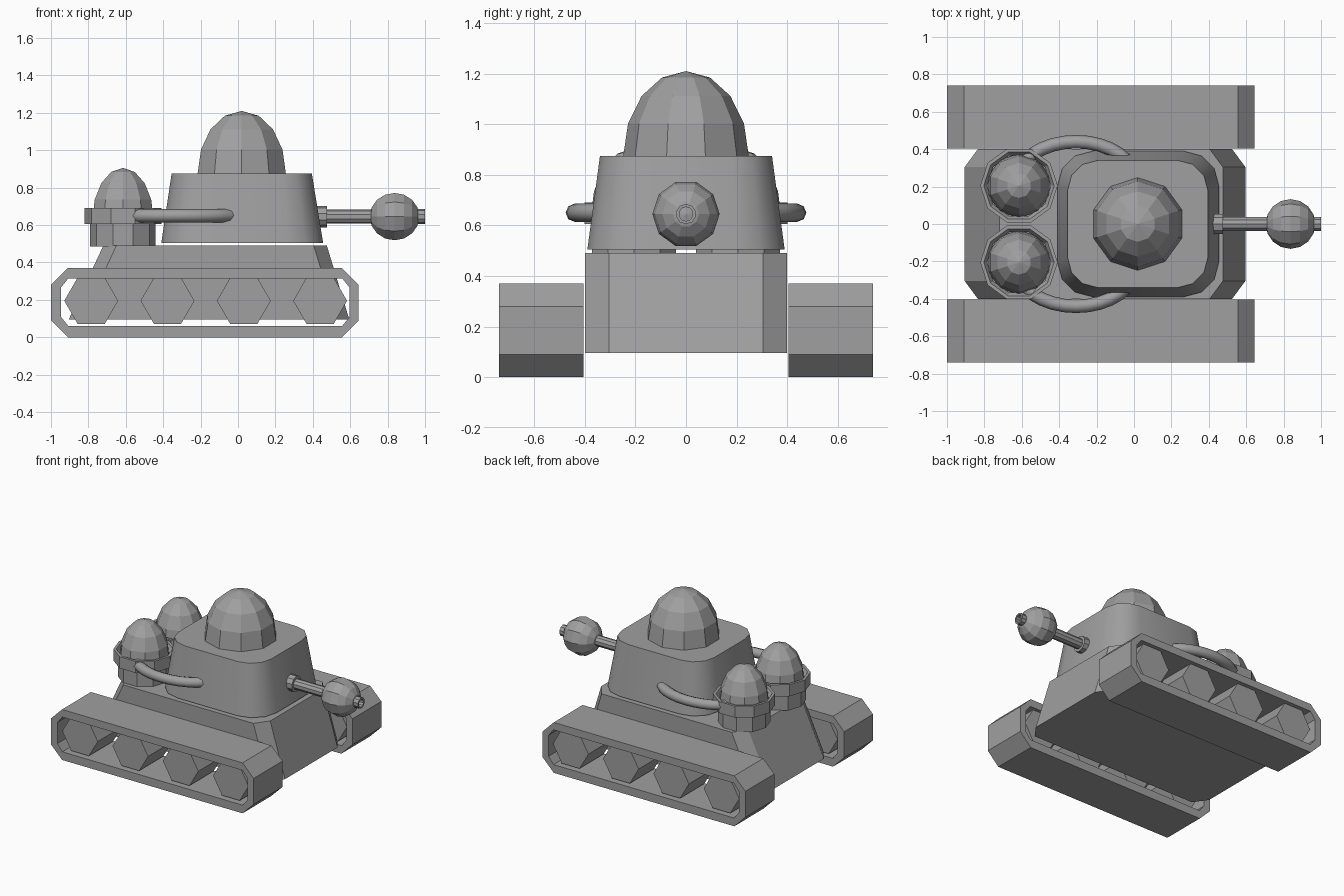
import bpy, bmesh, math
from mathutils import Matrix, Vector

if "Cube" in bpy.data.objects:
    bpy.data.objects.remove(bpy.data.objects["Cube"])

grey = bpy.data.materials.new("plain_grey")
grey.use_nodes = True
grey.diffuse_color = (0.35, 0.35, 0.35, 1)
bsdf = next(n for n in grey.node_tree.nodes if n.type == 'BSDF_PRINCIPLED')
bsdf.inputs["Base Color"].default_value = (0.35, 0.35, 0.35, 1)


def finish(name, bm, smooth=None):
    bmesh.ops.recalc_face_normals(bm, faces=bm.faces)
    mesh = bpy.data.meshes.new(name)
    bm.to_mesh(mesh)
    bm.free()
    mesh.materials.append(grey)
    ob = bpy.data.objects.new(name, mesh)
    bpy.context.collection.objects.link(ob)
    if smooth:
        bpy.ops.object.select_all(action='DESELECT')
        ob.select_set(True)
        bpy.context.view_layer.objects.active = ob
        bpy.ops.object.shade_smooth_by_angle(angle=math.radians(smooth))
    return ob


def loft(name, loops, cap=True, closed=False, smooth=None):
    """Skin a list of equal-length point loops."""
    bm = bmesh.new()
    rings = [[bm.verts.new(p) for p in loop] for loop in loops]
    pairs = list(zip(rings, rings[1:]))
    if closed:
        pairs.append((rings[-1], rings[0]))
    for a, b in pairs:
        n = len(a)
        for i in range(n):
            j = (i + 1) % n
            bm.faces.new((a[i], a[j], b[j], b[i]))
    if cap and not closed:
        bm.faces.new(rings[0])
        bm.faces.new(rings[-1])
    return finish(name, bm, smooth)


def lathe(name, profile, centre, axis='Z', sides=10, closed=False):
    """Turn (radius, height) pairs around an axis through centre."""
    rot = {'Z': Matrix(), 'X': Matrix.Rotation(math.pi / 2, 4, 'Y'),
           'Y': Matrix.Rotation(math.pi / 2, 4, 'X')}[axis]
    turns = [2 * math.pi * i / sides for i in range(sides)]
    loops = [[Vector(centre) + rot @ Vector((r * math.cos(t), r * math.sin(t), h))
              for t in turns] for r, h in profile]
    return loft(name, loops, closed=closed)


def ball(name, centre, radius, height, axis='Z', half=False):
    bm = bmesh.new()
    bmesh.ops.create_uvsphere(bm, u_segments=10, v_segments=8, radius=1)
    if half:
        low = [v for v in bm.verts if v.co.z < -0.01]
        bmesh.ops.delete(bm, geom=low, context='VERTS')
        bmesh.ops.holes_fill(bm, edges=[e for e in bm.edges if e.is_boundary], sides=0)
    bmesh.ops.scale(bm, vec=(radius, radius, height), verts=bm.verts)
    if axis == 'X':
        bmesh.ops.rotate(bm, verts=bm.verts, matrix=Matrix.Rotation(math.pi / 2, 3, 'Y'))
    bmesh.ops.translate(bm, vec=centre, verts=bm.verts)
    return finish(name, bm)


def chamfer_rect(x0, x1, y0, y1, cx, cy):
    """Rectangle outline with cut corners."""
    return [(x0 + cx, y0), (x1 - cx, y0), (x1, y0 + cy), (x1, y1 - cy),
            (x1 - cx, y1), (x0 + cx, y1), (x0, y1 - cy), (x0, y0 + cy)]


def round_rect(x0, x1, y, r, z, steps=3):
    """Rectangle outline with rounded corners at height z."""
    out = []
    corners = [(x1 - r, y - r), (x0 + r, y - r), (x0 + r, r - y), (x1 - r, r - y)]
    for k, (cx, cy) in enumerate(corners):
        for i in range(steps + 1):
            t = math.pi / 2 * (k + i / steps)
            out.append((cx + r * math.cos(t), cy + r * math.sin(t), z))
    return out


# Hull with sloping ends and cut corners
hull = [(-0.905, 0.595, 0.095), (-0.72, 0.475, 0.49)]
loft("hull", [[(x, y, z) for x, y in chamfer_rect(a, b, -0.4, 0.4, 0.07, 0.095)]
              for a, b, z in hull])

# Tapered turret and its dome
loft("turret", [round_rect(-0.41, 0.455, 0.39, 0.19, 0.505),
                round_rect(-0.355, 0.395, 0.34, 0.16, 0.875)], smooth=40)
ball("turret_dome", (0.02, 0, 0.875), 0.248, 0.335, half=True)

for side, s in (("right", -1), ("left", 1)):
    # Hollow track belt
    outer = chamfer_rect(-1, 0.645, 0, 0.37, 0.09, 0.09)
    inner = chamfer_rect(-0.947, 0.597, 0.06, 0.315, 0.04, 0.05)
    section = [(outer, 0.405), (outer, 0.74), (inner, 0.74), (inner, 0.405)]
    loft(side + "_track", [[(x, s * y, z) for x, z in o] for o, y in section], closed=True)

    # Six-sided road wheels
    for i in range(4):
        lathe(f"{side}_wheel_{i + 1}", [(0.144, -0.14), (0.144, 0.14)],
              (-0.785 + 0.408 * i, s * 0.57, 0.195), 'Y', sides=6)

    # Rear pod: cup, raised rim and dome
    pod = (-0.615, s * 0.205, 0)
    lathe(side + "_pod_cup", [(0.175, 0.485), (0.175, 0.61)], pod)
    lathe(side + "_pod_rim", [(0.17, 0.605), (0.207, 0.605), (0.207, 0.69),
                              (0.188, 0.69), (0.17, 0.66)], pod, closed=True)
    ball(side + "_pod_dome", (pod[0], pod[1], 0.63), 0.172, 0.275, half=True)

    # Bent pipe from pod to turret
    loops = []
    for i in range(11):
        t = math.radians(150 - 12 * i)
        mid = Vector((-0.31 + 0.31 * math.cos(t), s * (0.24 + 0.2 * math.sin(t)), 0.65))
        out = Vector((0.2 * math.cos(t), s * 0.31 * math.sin(t), 0)).normalized()
        ring = [2 * math.pi * k / 8 for k in range(8)]
        loops.append([mid + 0.036 * (out * math.cos(a) + Vector((0, 0, math.sin(a))))
                      for a in ring])
    loft(side + "_pipe", loops, smooth=50)

# Side gun: collar, barrel, ball and hollow muzzle
gun = (0, 0, 0.645)
lathe("gun_collar", [(0.057, 0.38), (0.057, 0.475)], gun, 'X')
lathe("gun_barrel", [(0.038, 0.4), (0.038, 0.75)], gun, 'X')
ball("gun_ball", (0.837, 0, 0.645), 0.133, 0.133, 'X')
lathe("gun_muzzle", [(0.04, 0.92), (0.04, 1.0), (0.028, 1.0), (0.028, 0.965)], gun, 'X')
